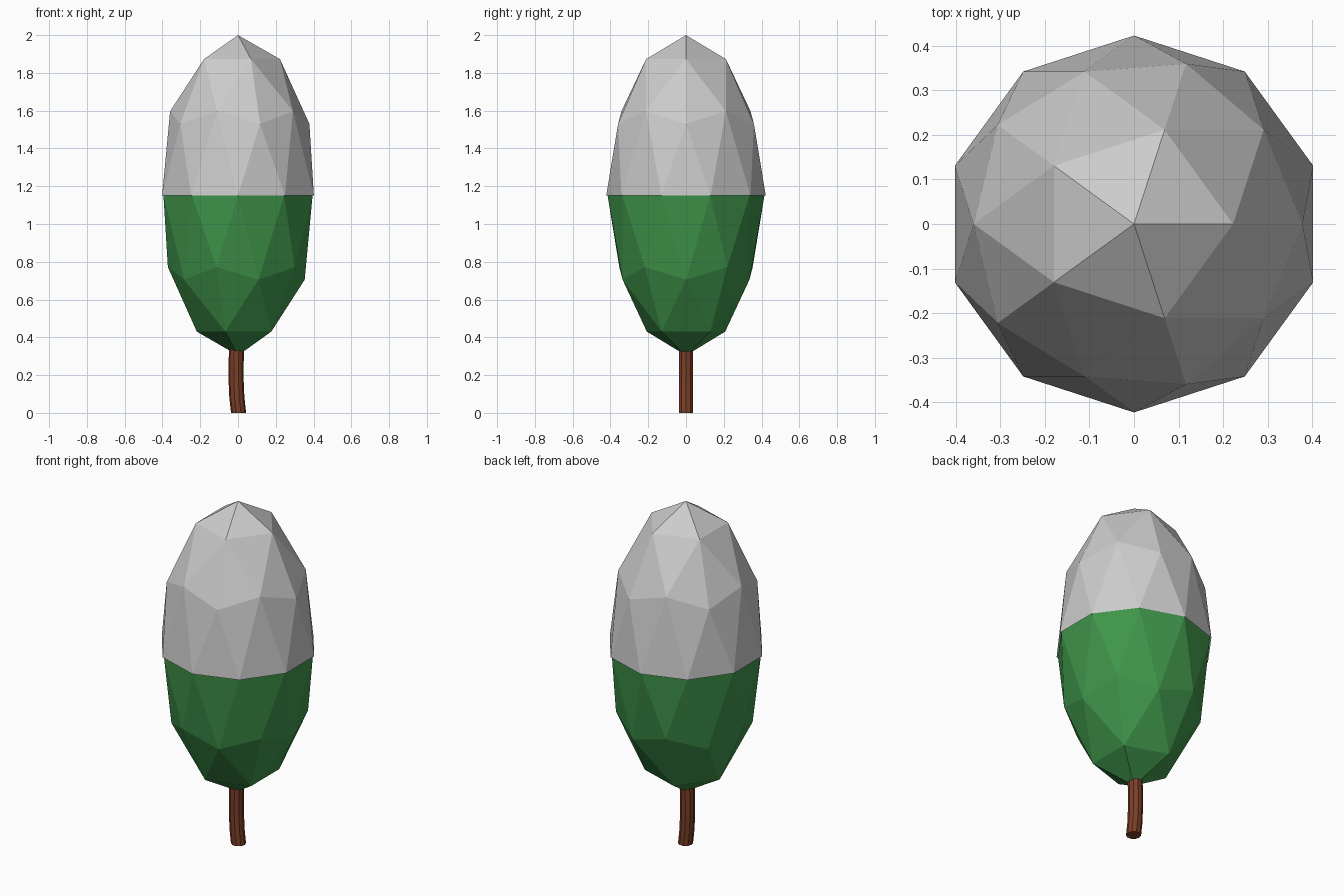
import bpy, bmesh, math
from mathutils import Matrix, Vector

if "Cube" in bpy.data.objects:
    bpy.data.objects.remove(bpy.data.objects["Cube"])

CENTRE_Z = 1.15


def finish(name, bm, colour=None):
    bmesh.ops.recalc_face_normals(bm, faces=bm.faces)
    mesh = bpy.data.meshes.new(name)
    bm.to_mesh(mesh)
    bm.free()
    obj = bpy.data.objects.new(name, mesh)
    bpy.context.collection.objects.link(obj)
    if colour:
        mat = bpy.data.materials.new(name + "_colour")
        mat.diffuse_color = (*colour, 1)
        mat.use_nodes = True
        mat.node_tree.nodes["Principled BSDF"].inputs["Base Color"].default_value = mat.diffuse_color
        mesh.materials.append(mat)
    return obj


def egg(radius, half_height):
    bm = bmesh.new()
    bmesh.ops.create_icosphere(bm, subdivisions=2, radius=1)
    bmesh.ops.transform(bm, verts=bm.verts, matrix=Matrix.Translation((0, 0, CENTRE_Z))
                        @ Matrix.Diagonal((radius, radius, half_height, 1)))
    return bm


# Green foliage, slightly narrower than the cap
finish("foliage", egg(0.415, 0.846), (0.05, 0.30, 0.07))

# Grey cap: upper half of the faceted egg
cap = egg(0.4225, 0.85)
low = [f for f in cap.faces if f.calc_center_median().z < CENTRE_Z]
bmesh.ops.delete(cap, geom=low, context='FACES')
finish("snow_cap", cap)

# Slightly bowed trunk, swept through a few rings
bm = bmesh.new()
SIDES, R = 10, 0.04
rings = []
for x, z in [(0.003, 0), (-0.006, 0.08), (-0.010, 0.17), (-0.010, 0.26), (-0.006, 0.40)]:
    rings.append([bm.verts.new((x + R * math.cos(2 * math.pi * i / SIDES),
                                R * math.sin(2 * math.pi * i / SIDES), z))
                  for i in range(SIDES)])
for a, b in zip(rings, rings[1:]):
    for i in range(SIDES):
        j = (i + 1) % SIDES
        bm.faces.new((a[i], a[j], b[j], b[i]))
bm.faces.new(rings[0])
bm.faces.new(rings[-1])
finish("trunk", bm, (0.20, 0.05, 0.02))
